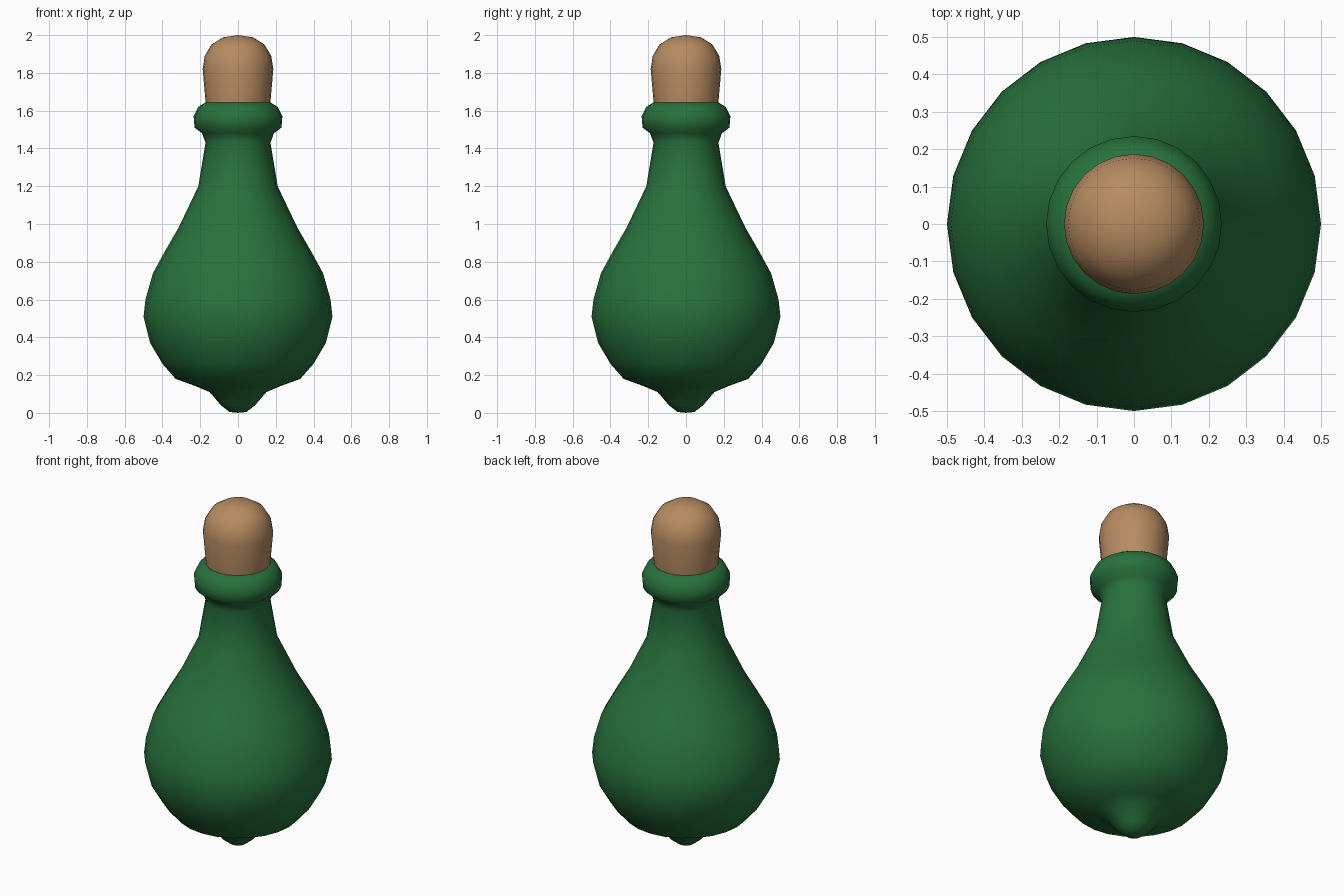
import bpy, bmesh, math

cube = bpy.data.objects.get("Cube")
if cube:
    bpy.data.objects.remove(cube, do_unlink=True)


def make_material(name, colour):
    mat = bpy.data.materials.new(name)
    mat.use_nodes = True
    mat.diffuse_color = colour
    mat.node_tree.nodes["Principled BSDF"].inputs["Base Color"].default_value = colour
    return mat


def lathe(name, profile, segments, mat):
    """Spin an (r, z) profile around the z axis."""
    bm = bmesh.new()
    verts = [bm.verts.new((r, 0, z)) for r, z in profile]
    edges = [bm.edges.new(pair) for pair in zip(verts, verts[1:])]
    bmesh.ops.spin(bm, geom=verts + edges, cent=(0, 0, 0), axis=(0, 0, 1),
                   angle=math.tau, steps=segments, use_merge=True)
    bmesh.ops.remove_doubles(bm, verts=bm.verts, dist=0.0005)
    bmesh.ops.recalc_face_normals(bm, faces=bm.faces)
    mesh = bpy.data.meshes.new(name)
    bm.to_mesh(mesh)
    bm.free()
    mesh.materials.append(mat)
    obj = bpy.data.objects.new(name, mesh)
    bpy.context.collection.objects.link(obj)
    bpy.ops.object.select_all(action="DESELECT")
    obj.select_set(True)
    bpy.context.view_layer.objects.active = obj
    bpy.ops.object.shade_smooth_by_angle(angle=math.radians(60))
    return obj


green = make_material("green glass", (0.021, 0.168, 0.045, 1))
tan = make_material("cork tan", (0.47, 0.26, 0.12, 1))

# Bottle: bottom nub, round belly, tapering neck and rolled lip
bottle_profile = [
    (0, 0), (0.045, 0.005), (0.09, 0.04), (0.15, 0.11), (0.22, 0.14),
    (0.33, 0.18), (0.40, 0.26), (0.465, 0.37), (0.5, 0.51), (0.49, 0.6),
    (0.45, 0.74), (0.39, 0.85), (0.315, 0.98), (0.21, 1.2), (0.172, 1.43),
    (0.19, 1.48), (0.23, 1.51), (0.235, 1.57), (0.21, 1.62),
    (0.17, 1.645), (0, 1.645),
]
lathe("bottle", bottle_profile, 24, green)

# Stopper with a domed top
stopper_profile = [
    (0, 1.6), (0.168, 1.6), (0.172, 1.65), (0.187, 1.82), (0.176, 1.89),
    (0.14, 1.95), (0.08, 1.988), (0, 2.0),
]
lathe("stopper", stopper_profile, 24, tan)
